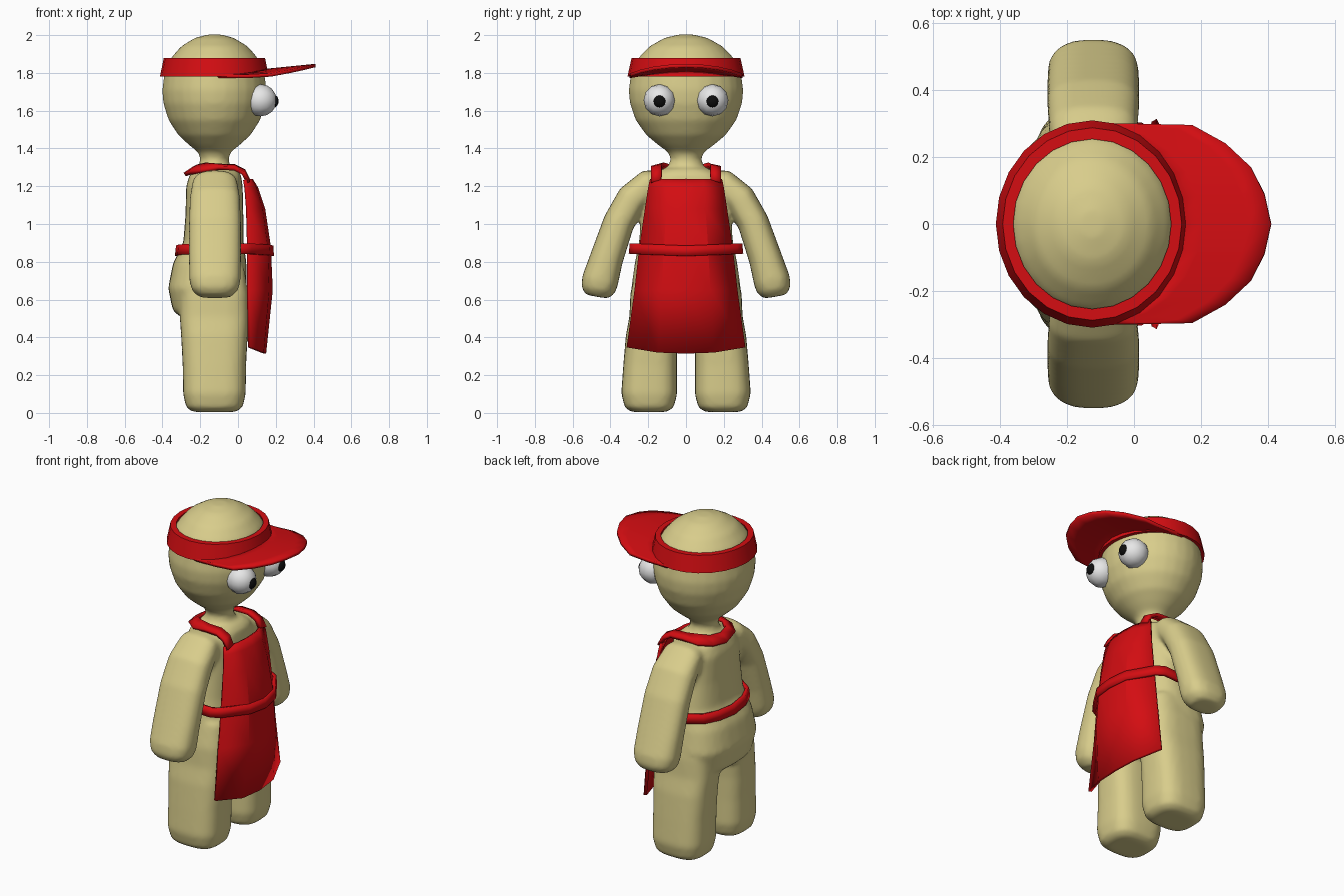
import bpy, bmesh, math
from mathutils import Vector

if "Cube" in bpy.data.objects:
    bpy.data.objects.remove(bpy.data.objects["Cube"], do_unlink=True)


def material(name, rgb):
    m = bpy.data.materials.new(name)
    m.use_nodes = True
    m.diffuse_color = (*rgb, 1)
    m.node_tree.nodes["Principled BSDF"].inputs["Base Color"].default_value = (*rgb, 1)
    return m


SKIN = material("khaki skin", (0.69, 0.61, 0.26))
RED = material("bright red", (0.66, 0.004, 0.006))
WHITE = material("eye white", (0.8, 0.8, 0.8))
BLACK = material("pupil black", (0.004, 0.004, 0.004))
CX = -0.125  # middle of the body, front to back


def finish(name, bm, mat, angle=40):
    bmesh.ops.recalc_face_normals(bm, faces=bm.faces)
    me = bpy.data.meshes.new(name)
    bm.to_mesh(me)
    bm.free()
    me.materials.append(mat)
    ob = bpy.data.objects.new(name, me)
    bpy.context.collection.objects.link(ob)
    bpy.ops.object.select_all(action='DESELECT')
    ob.select_set(True)
    bpy.context.view_layer.objects.active = ob
    bpy.ops.object.shade_smooth_by_angle(angle=math.radians(angle))
    return ob


def skin_rows(bm, rows, wrap=False, loop=False):
    """Bridge rows of points; wrap closes each row, loop joins last row to first."""
    vs = [[bm.verts.new(p) for p in r] for r in rows]
    n = len(rows[0])
    pairs = list(zip(vs, vs[1:])) + ([(vs[-1], vs[0])] if loop else [])
    for a, b in pairs:
        for i in range(n if wrap else n - 1):
            j = (i + 1) % n
            bm.faces.new((a[i], a[j], b[j], b[i]))
    return vs


def loft(bm, sections, power=2.0, n=28):
    """Rounded sections (x, y, z, radius in x, radius across) along a path."""
    pts = [Vector(s[:3]) for s in sections]
    rows = []
    for k, s in enumerate(sections):
        t = pts[min(k + 1, len(pts) - 1)] - pts[max(k - 1, 0)]
        t.x = 0
        w = t.normalized().cross(Vector((1, 0, 0)))
        row = []
        for i in range(n):
            a = math.tau * i / n
            c, d = math.cos(a), math.sin(a)
            u = math.copysign(abs(c) ** (2 / power), c) * s[3]
            v = math.copysign(abs(d) ** (2 / power), d) * s[4]
            row.append(pts[k] + Vector((u, 0, 0)) + w * v)
        rows.append(row)
    vs = skin_rows(bm, rows, wrap=True)
    bm.faces.new(vs[0])
    bm.faces.new(vs[-1])


def thicken(ob, t, offset=0):
    m = ob.modifiers.new("thickness", 'SOLIDIFY')
    m.thickness, m.offset = t, offset


# Body: torso, head, legs and arms fused into one soft skin
body = bmesh.new()
loft(body, [(-.15, 0, .49, .13, .17), (-.16, 0, .54, .185, .26),
            (-.163, 0, .66, .207, .29), (-.15, 0, .79, .195, .272),
            (-.13, 0, .90, .16, .25), (CX, 0, 1.05, .153, .235),
            (CX, 0, 1.2, .15, .22), (-.12, 0, 1.265, .135, .18),
            (-.12, 0, 1.295, .105, .12)], 2.7)
loft(body, [(CX, 0, z, r * .91, r) for z, r in (
    (1.27, .12), (1.31, .092), (1.345, .082), (1.38, .095), (1.42, .15),
    (1.47, .21), (1.55, .267), (1.64, .298), (1.71, .304), (1.80, .291),
    (1.88, .252), (1.94, .195), (1.985, .115), (2.003, .04))])
for s in (1, -1):
    loft(body, [(CX, s * y, z, rx, ry) for y, z, rx, ry in (
        (.195, .005, .115, .095), (.195, .03, .15, .13), (.195, .1, .166, .148),
        (.19, .25, .168, .142), (.183, .4, .176, .136), (.17, .5, .183, .13),
        (.165, .62, .18, .13), (.15, .76, .16, .115))], 3.0)
    loft(body, [(-.122, s * y, z, rx, rw) for y, z, rx, rw in (
        (.10, 1.205, .10, .08), (.2, 1.205, .12, .083), (.285, 1.135, .133, .083),
        (.355, 1.01, .138, .083), (.42, .82, .138, .088), (.455, .70, .136, .097),
        (.465, .65, .122, .09), (.471, .615, .085, .06))], 2.6)
ob = finish("body", body, SKIN, 180)
rm = ob.modifiers.new("fuse", 'REMESH')
rm.mode, rm.voxel_size, rm.use_smooth_shade = 'VOXEL', 0.014, True
sm = ob.modifiers.new("soften", 'SMOOTH')
sm.factor, sm.iterations = 0.5, 8

# Eyes with pupils
for side, s in (("left", 1), ("right", -1)):
    for part, mat, x, z, r, depth in (("eye", WHITE, .12, 1.655, .085, .085),
                                      ("pupil", BLACK, .19, 1.65, .034, .025)):
        bm = bmesh.new()
        bmesh.ops.create_uvsphere(bm, u_segments=12, v_segments=8, radius=1)
        for v in bm.verts:
            v.co = (x + v.co.z * depth, s * .14 + v.co.y * r, z + v.co.x * r)
        finish(f"{side}_{part}", bm, mat, 60)

# Cap band: a slanted ring open at the top
bm = bmesh.new()
N = 24
rows = [[(CX + math.cos(math.tau * i / N) * r * .93, math.sin(math.tau * i / N) * r, z)
         for i in range(N)]
        for r, z in ((.31, 1.78), (.288, 1.88), (.254, 1.88), (.275, 1.78))]
skin_rows(bm, rows, wrap=True, loop=True)
finish("cap_band", bm, RED)

# Cap brim: swept from the band to a rounded outer edge, arched across
bm = bmesh.new()
edge = [(.41, 0), (.39, .09), (.35, .17), (.275, .24), (.175, .295), (.05, .298), (-.07, .30)]
rows = []
for k in range(5):
    f = k / 4
    half = []
    for i, (x, y) in enumerate(edge):
        a = math.radians(95) * i / (len(edge) - 1)
        px = (CX + .26 * math.cos(a)) * (1 - f) + x * f
        py = .285 * math.sin(a) * (1 - f) + y * f
        half.append((px, py, 1.808 + .03 * max(px - .1, 0) / .3 - .3 * py * py))
    rows.append([(x, -y, z) for x, y, z in half[:0:-1]] + half)
skin_rows(bm, rows)
thicken(finish("cap_brim", bm, RED), .018)

# Apron panel: flat middle, folded back at both sides
bm = bmesh.new()
rows = []
for z, w, xe, xc, lift in ((1.235, .188, .035, .07, 0), (1.19, .197, .042, .098, 0),
                           (1.08, .213, .05, .135, 0), (.88, .242, .055, .165, 0),
                           (.65, .268, .055, .175, 0), (.315, .31, .06, .14, .032)):
    rows.append([(xe + (xc - xe) * d, w * u, z + lift * (1 - d))
                 for u, d in ((-1, 0), (-.47, .85), (0, 1), (.47, .85), (1, 0))])
skin_rows(bm, rows)
thicken(finish("apron_panel", bm, RED, 25), .018)

# Neck strap: flat ribbon from the bib over the shoulders and behind the neck
bm = bmesh.new()
path = [(.055, .158, 1.225), (.03, .156, 1.275), (-.02, .155, 1.3), (-.1, .155, 1.303),
        (-.18, .14, 1.298), (-.235, .09, 1.288), (-.255, 0, 1.28)]
path += [(x, -y, z) for x, y, z in path[-2::-1]]
pts = [Vector(p) for p in path]
rows = []
for k, p in enumerate(pts):
    t = pts[min(k + 1, len(pts) - 1)] - pts[max(k - 1, 0)]
    side = t.cross(Vector((0, 0, 1)))
    if k in (0, len(pts) - 1):
        side = Vector((0, 1 if k == 0 else -1, 0))
    side = side.normalized() * .027
    if side.dot(Vector((p.x - CX, p.y, 0))) < 0:
        side = -side
    drop = Vector((0, 0, .018 if p.x < -.15 else .006))
    rows.append([p - side + drop, p + side - drop])
skin_rows(bm, rows)
thicken(finish("neck_strap", bm, RED), .022)

# Waist strap: band around the apron and the back
bm = bmesh.new()
half = [(.177, 0), (.158, .12), (.065, .262), (.02, .288), (-.08, .283), (-.19, .265),
        (-.265, .215), (-.305, .12), (-.318, 0)]
ring = half + [(x, -y) for x, y in half[-2:0:-1]]
rows = [[(x * k, y * k, z + .012 * abs(y) / .29) for x, y in ring]
        for z, k in ((.83, 1.02), (.885, 1))]
skin_rows(bm, rows, wrap=True)
thicken(finish("waist_strap", bm, RED), .02)
